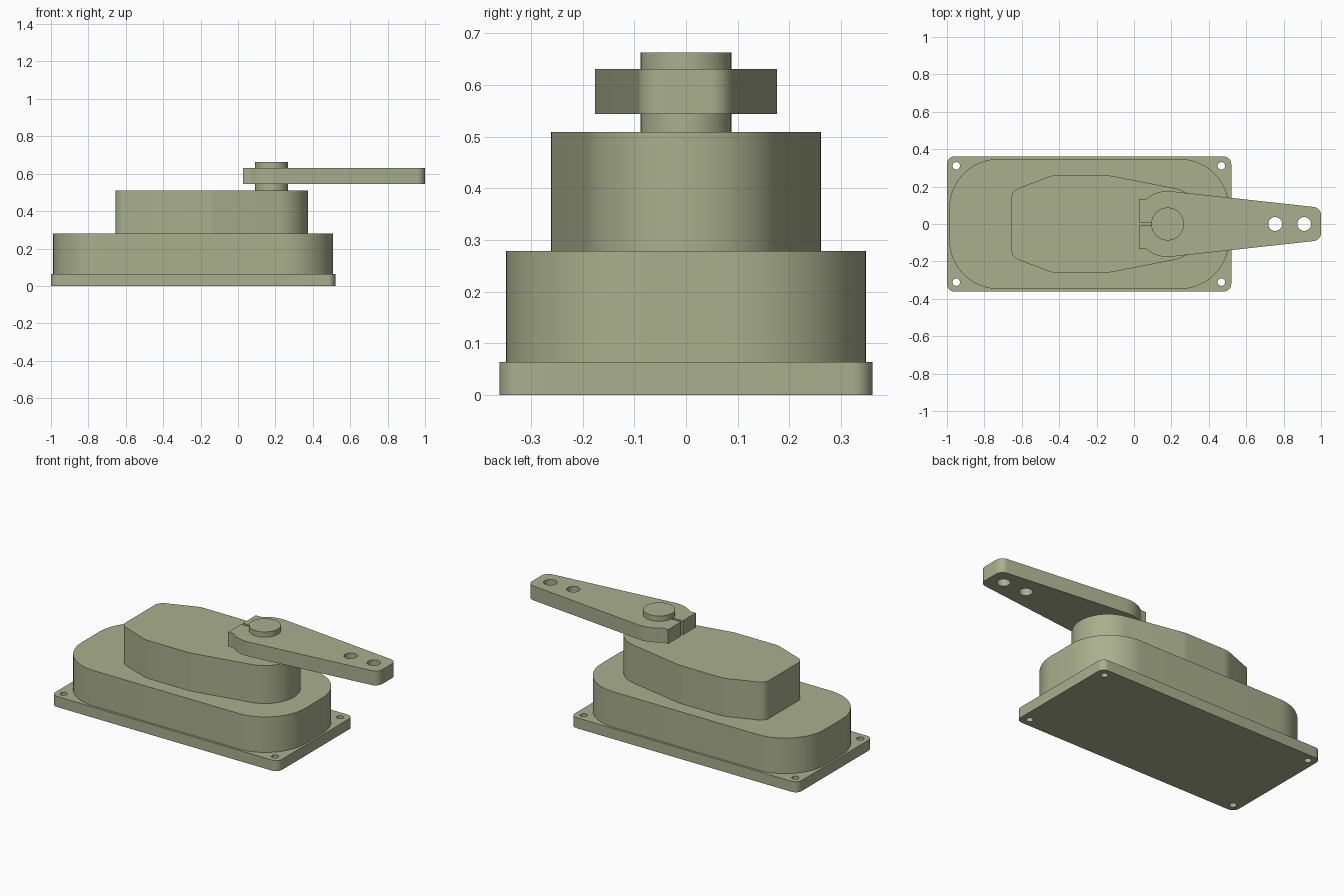
import bpy, bmesh
from math import radians, cos, sin, tan, pi
from mathutils import Vector

if "Cube" in bpy.data.objects:
    bpy.data.objects.remove(bpy.data.objects["Cube"])


def fillet(points, steps=10):
    """Round the corners of a closed outline given as (x, y, radius)."""
    out = []
    for i, (x, y, r) in enumerate(points):
        p = Vector((x, y))
        if r == 0:
            out.append(p)
            continue
        a = (Vector(points[i - 1][:2]) - p).normalized()
        b = (Vector(points[(i + 1) % len(points)][:2]) - p).normalized()
        half = a.angle(b) / 2
        centre = p + (a + b).normalized() * (r / sin(half))
        start = p + a * (r / tan(half)) - centre
        end = p + b * (r / tan(half)) - centre
        sweep = pi - 2 * half
        for k in range(steps + 1):
            t = k / steps
            out.append(centre + (start * sin((1 - t) * sweep) + end * sin(t * sweep)) / sin(sweep))
    return out


def circle(cx, cy, r, n=32):
    return [Vector((cx + r * cos(2 * pi * i / n), cy + r * sin(2 * pi * i / n))) for i in range(n)]


def arc(cx, cy, r, a0, a1, n=12):
    return [(cx + r * cos(radians(a0 + (a1 - a0) * i / n)),
             cy + r * sin(radians(a0 + (a1 - a0) * i / n)), 0) for i in range(n + 1)]


def mirrored(half):
    return half + [(x, -y, r) for x, y, r in reversed(half) if abs(y) > 1e-6]


def plate(name, loops, z0, z1):
    """Extrude an outline (first loop) with holes (other loops) from z0 to z1."""
    curve = bpy.data.curves.new(name + "_outline", 'CURVE')
    curve.dimensions = '2D'
    curve.fill_mode = 'BOTH'
    curve.extrude = (z1 - z0) / 2
    for loop in loops:
        s = curve.splines.new('POLY')
        s.points.add(len(loop) - 1)
        for pt, v in zip(s.points, loop):
            pt.co = (v.x, v.y, 0, 1)
        s.use_cyclic_u = True
    temp = bpy.data.objects.new(name + "_outline", curve)
    bpy.context.collection.objects.link(temp)
    mesh = bpy.data.meshes.new_from_object(
        temp.evaluated_get(bpy.context.evaluated_depsgraph_get()))
    bpy.data.objects.remove(temp)
    bm = bmesh.new()
    bm.from_mesh(mesh)
    bmesh.ops.remove_doubles(bm, verts=bm.verts, dist=1e-5)
    bmesh.ops.translate(bm, verts=bm.verts, vec=(0, 0, (z0 + z1) / 2))
    bmesh.ops.recalc_face_normals(bm, faces=bm.faces)
    bm.to_mesh(mesh)
    bm.free()
    mesh.name = name
    mesh.materials.clear()
    mesh.materials.append(olive)
    obj = bpy.data.objects.new(name, mesh)
    bpy.context.collection.objects.link(obj)
    bpy.ops.object.select_all(action='DESELECT')
    obj.select_set(True)
    bpy.context.view_layer.objects.active = obj
    bpy.ops.object.shade_smooth_by_angle(angle=radians(30))
    return obj


olive = bpy.data.materials.new("olive")
olive.diffuse_color = (0.40, 0.43, 0.27, 1)
olive.use_nodes = True
olive.node_tree.nodes["Principled BSDF"].inputs["Base Color"].default_value = olive.diffuse_color

SHAFT_X = 0.18

# Mounting plate with four screw holes
screws = [circle(x, y, 0.02, 24) for x in (-0.95, 0.467) for y in (-0.311, 0.311)]
plate("mounting_plate",
      [fillet(mirrored([(-1, 0.361, 0.04), (0.52, 0.361, 0.04)]))] + screws, 0, 0.064)

# Lower housing with broad round corners
plate("lower_housing",
      [fillet(mirrored([(-0.988, 0.348, 0.265), (0.508, 0.348, 0.265)]), 20)], 0.064, 0.279)

# Upper housing, tapering to a round nose around the shaft
upper = [(-0.655, 0.177, 0.055), (-0.435, 0.261, 0.15), (-0.14, 0.261, 0.15)]
upper += arc(SHAFT_X, 0, 0.195, 79, 0, 20)
plate("upper_housing", [fillet(mirrored(upper))], 0.279, 0.509)

# Output shaft
plate("output_shaft", [circle(SHAFT_X, 0, 0.088, 48)], 0.509, 0.663)

# Lever arm with clamp slit and two linkage holes
arm = [(0.1, 0.008, 0), (0.027, 0.008, 0), (0.027, 0.133, 0), (0.065, 0.133, 0.03)]
arm += arc(SHAFT_X, 0, 0.176, 120, 84)
arm += [(1.0, 0.087, 0.045)]
plate("lever_arm",
      [fillet(mirrored(arm)), circle(0.755, 0, 0.037), circle(0.91, 0, 0.037)], 0.544, 0.631)
